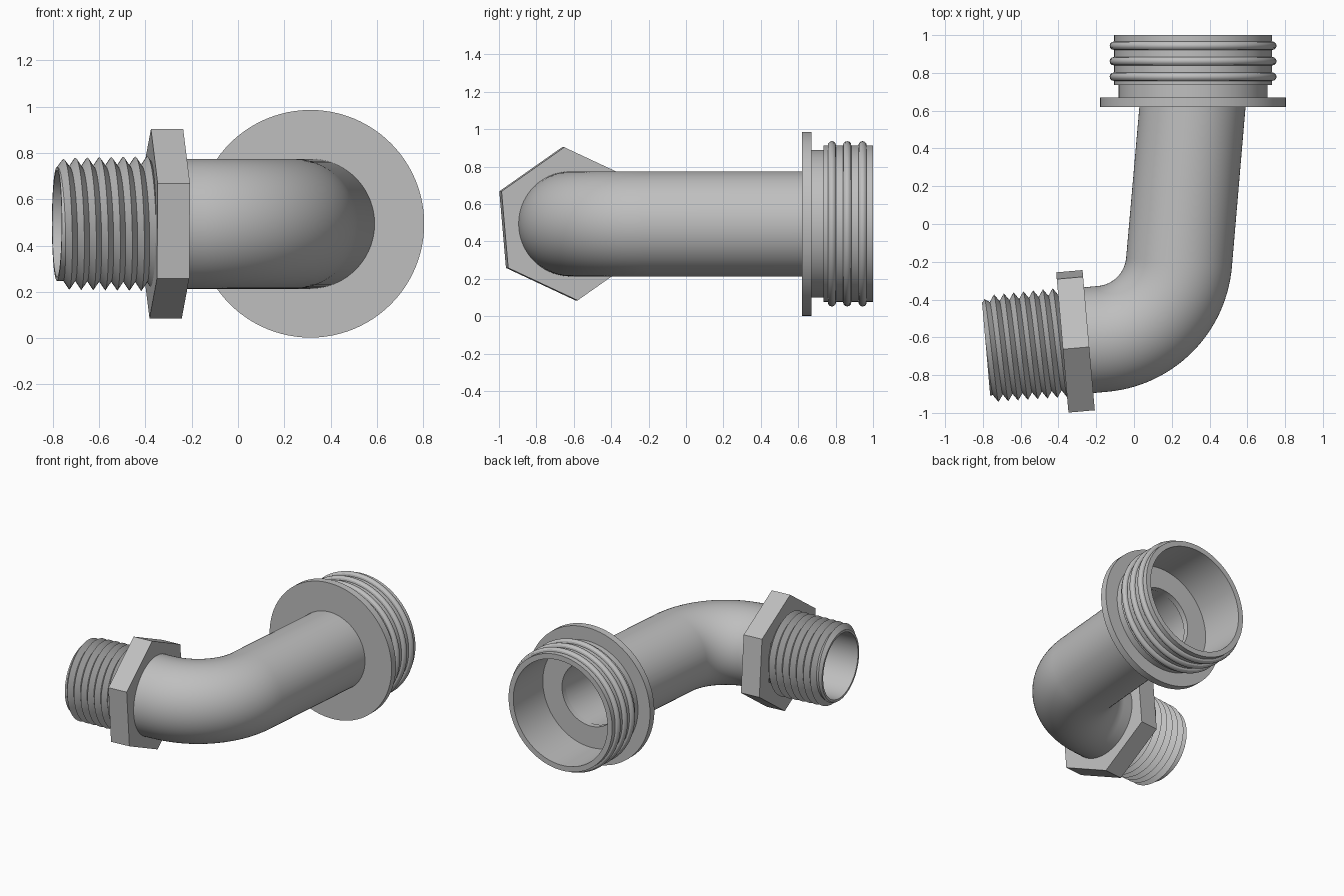
import bpy, bmesh, math
from mathutils import Vector

if "Cube" in bpy.data.objects:
    bpy.data.objects.remove(bpy.data.objects["Cube"])

grey = bpy.data.materials.new("plain_grey")
grey.use_nodes = True
COLOUR = (0.52, 0.52, 0.52, 1)
grey.diffuse_color = COLOUR
grey.node_tree.nodes["Principled BSDF"].inputs["Base Color"].default_value = COLOUR

MID_Z = 0.494
TILT = math.radians(5)
UP = Vector((0, 0, 1))


def point(origin, axis, r, angle):
    """Point on a circle of radius r around an axis lying in the xy plane."""
    side = Vector((-axis.y, axis.x, 0))
    return origin + r * (math.cos(angle) * side + math.sin(angle) * UP)


def ring(origin, axis, r, segs, phase=0.0):
    return [point(origin, axis, r, phase + math.tau * i / segs) for i in range(segs + 1)]


def skin(name, rows, sharp=30):
    """Closed shell through rows of points; the last row joins the first."""
    n = len(rows[0])
    verts = [p for row in rows for p in row]
    faces = []
    for j in range(len(rows)):
        a, b = j * n, (j + 1) % len(rows) * n
        faces += [(a + i, a + i + 1, b + i + 1, b + i) for i in range(n - 1)]
    mesh = bpy.data.meshes.new(name)
    mesh.from_pydata(verts, [], faces)
    bm = bmesh.new()
    bm.from_mesh(mesh)
    bmesh.ops.remove_doubles(bm, verts=bm.verts, dist=1e-5)
    bmesh.ops.recalc_face_normals(bm, faces=bm.faces)
    bm.to_mesh(mesh)
    bm.free()
    mesh.shade_smooth()
    mesh.set_sharp_from_angle(angle=math.radians(sharp))
    mesh.materials.append(grey)
    obj = bpy.data.objects.new(name, mesh)
    bpy.context.collection.objects.link(obj)
    return obj


def lathe(name, origin, axis, profile, segs=96, phase=0.0):
    """Revolve a closed profile of (radius, distance along axis)."""
    return skin(name, [ring(origin + axis * s, axis, r, segs, phase) for r, s in profile])


# Outlet cup with flange, neck and hollow socket
back = Vector((0, 1, 0))
cup_base = Vector((0.313, 0, MID_Z))
lathe("flanged_cup", cup_base, back, [
    (0.225, 0.62), (0.492, 0.62), (0.492, 0.67), (0.395, 0.67), (0.395, 0.735),
    (0.418, 0.735), (0.418, 1.0), (0.38, 1.0), (0.38, 0.66), (0.225, 0.66)])

# Rounded ridges around the cup
for i in range(3):
    y = 0.78 + 0.082 * i
    bead = [(0.42 + 0.022 * math.cos(math.tau * k / 12), y + 0.022 * math.sin(math.tau * k / 12))
            for k in range(12)]
    lathe("cup_ridge_%d" % (i + 1), cup_base, back, bead)

# Inlet axis, pointing out of the threaded end
out = Vector((-math.cos(TILT), -math.sin(TILT), 0))
nut_face = Vector((-0.24, -0.615, MID_Z))
NUT = 0.14
LENGTH = 0.405
thread_base = nut_face + out * NUT

# Hexagonal collar
lathe("hex_collar", nut_face, out, [(0.27, 0), (0.411, 0), (0.411, NUT), (0.27, NUT)],
      segs=6, phase=math.radians(25))

# Bent pipe: straight leg, bend, then a thin liner through the threaded end
centre = Vector((-0.205, -0.165, MID_Z))
BEND = 0.445
path = [(Vector((0.313, 0.66, MID_Z)), Vector((0, -1, 0)))]
STEPS = 28
for i in range(STEPS + 1):
    a = -TILT - (math.pi / 2 - 2 * TILT) * i / STEPS
    path.append((centre + BEND * Vector((math.cos(a), math.sin(a), 0)),
                 Vector((math.sin(a), -math.cos(a), 0))))
path.append((nut_face + out * 0.07, out))
tip = thread_base + out * LENGTH
outer = [(p, t, 0.281) for p, t in path]
outer += [(path[-1][0], out, 0.24), (tip, out, 0.24)]
inner = [(tip, out, 0.23)] + [(p, t, 0.23) for p, t in reversed(path)]
skin("bent_pipe", [ring(p, t, r, 72) for p, t, r in outer + inner])

# Tapered helical thread
PITCH = 0.052
SEGS = 72


def thread_radius(s, angle):
    phase = (s / PITCH - angle / math.tau) % 1.0
    depth = 0.038 * (1 - abs(2 * phase - 1))
    return min(0.291 - 0.018 * s - depth, 0.246 + 1.2 * (LENGTH - s))


rows = [ring(thread_base, out, 0.236, SEGS)]
for k in range(-2, int(2 * LENGTH / PITCH) + 2):
    row = []
    for i in range(SEGS + 1):
        angle = math.tau * i / SEGS
        s = min(max(PITCH * (k / 2 + i / SEGS), 0), LENGTH)
        row.append(point(thread_base + out * s, out, thread_radius(s, angle), angle))
    rows.append(row)
rows.append(ring(tip, out, 0.236, SEGS))
skin("screw_thread", rows)
